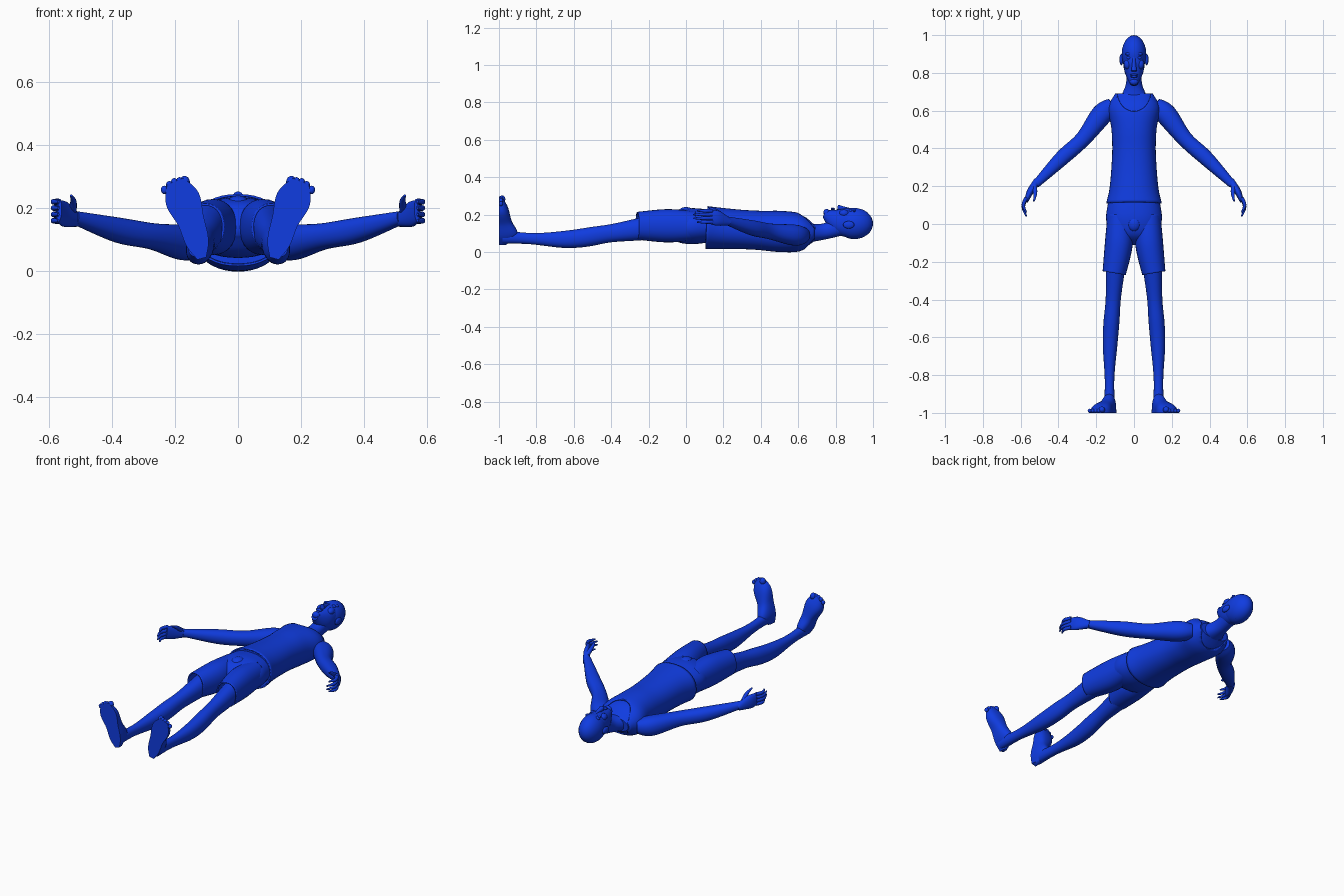
import bpy, bmesh, math
from mathutils import Vector

cube = bpy.data.objects.get("Cube")
if cube:
    bpy.data.objects.remove(cube, do_unlink=True)

blue = bpy.data.materials.new("royal_blue")
blue.use_nodes = True
blue.diffuse_color = (0.005, 0.045, 0.75, 1)
blue.node_tree.nodes["Principled BSDF"].inputs["Base Color"].default_value = blue.diffuse_color

UP = Vector((0, 0, 1))
FORWARD = Vector((0, 1, 0))


def finish(name, bm):
    """Turn a bmesh into a smooth blue object."""
    mesh = bpy.data.meshes.new(name)
    bm.to_mesh(mesh)
    bm.free()
    mesh.materials.append(blue)
    obj = bpy.data.objects.new(name, mesh)
    bpy.context.collection.objects.link(obj)
    bpy.ops.object.select_all(action='DESELECT')
    obj.select_set(True)
    bpy.context.view_layer.objects.active = obj
    bpy.ops.object.shade_smooth_by_angle(angle=math.radians(50))
    return obj


def sample(keys, t):
    """Smooth value at t along evenly spaced keys."""
    last = len(keys) - 1
    i = min(int(t * last), last - 1)
    f = t * last - i
    p, q = keys[i], keys[i + 1]
    tangent_p = (q - keys[max(i - 1, 0)]) / 2
    tangent_q = (keys[min(i + 2, last)] - p) / 2
    ease = f * f * (3 - 2 * f)
    return (p * (1 - ease) + q * ease
            + tangent_p * (f * (1 - f) * (1 - f)) - tangent_q * (f * f * (1 - f)))


def loft(name, path, widths, depths=None, flat=1, up=UP, power=2.2,
         sides=28, steps=24, caps=True, floor=-math.inf):
    """Sweep a rounded section along a path; depths default to widths times flat."""
    path = [Vector(p) for p in path]
    depths = depths or [w * flat for w in widths]
    points = [sample(path, k / steps) for k in range(steps + 1)]
    bm = bmesh.new()
    loops = []
    for k, point in enumerate(points):
        tangent = (points[min(k + 1, steps)] - points[max(k - 1, 0)]).normalized()
        across = tangent.cross(up).normalized()
        upward = across.cross(tangent)
        width, depth = sample(widths, k / steps), sample(depths, k / steps)
        loop = []
        for i in range(sides):
            angle = math.tau * i / sides
            c, s = math.cos(angle), math.sin(angle)
            co = (point + across * width * math.copysign(abs(c) ** (2 / power), c)
                  + upward * depth * math.copysign(abs(s) ** (2 / power), s))
            co.y = max(co.y, floor)
            loop.append(bm.verts.new(co))
        loops.append(loop)
    for low, high in zip(loops, loops[1:]):
        for i in range(sides):
            j = (i + 1) % sides
            bm.faces.new((low[i], high[i], high[j], low[j]))
    if caps:
        bm.faces.new(loops[0])
        bm.faces.new(loops[-1])
        bmesh.ops.recalc_face_normals(bm, faces=bm.faces)
    return finish(name, bm)


def ball(name, centre, radii):
    bm = bmesh.new()
    bmesh.ops.create_uvsphere(bm, u_segments=24, v_segments=16, radius=1)
    bmesh.ops.scale(bm, vec=radii, verts=bm.verts)
    bmesh.ops.translate(bm, vec=centre, verts=bm.verts)
    return finish(name, bm)


def thicken(obj):
    cloth = obj.modifiers.new("cloth", 'SOLIDIFY')
    cloth.thickness = .007
    cloth.offset = -1


# Torso and shirt share one profile, from hem to collar
spine = [(0, .11, .13), (0, .4, .115), (0, .69, .1)]
girth = [.147, .13, .12, .115, .12, .137, .1]
chest = [.115, .11, .105, .105, .11, .1, .05]
inset = .008
loft("torso", spine, [w - inset for w in girth], [d - inset for d in chest], sides=40)
shirt = loft("shirt", spine, girth, chest, sides=40, caps=False)
thicken(shirt)

# Scooped neckline, tilted so that it dips at the chest
bm = bmesh.new()
bmesh.ops.create_cone(bm, cap_ends=True, segments=40, radius1=.09, radius2=.09, depth=.6)
cutter = finish("neckline_cutter", bm)
cutter.location = (0, .71, .1)
cutter.rotation_euler.x = .2
cutter.hide_render = True
neckline = shirt.modifiers.new("neckline", 'BOOLEAN')
neckline.object = cutter
bpy.context.view_layer.objects.active = shirt
for modifier in list(shirt.modifiers):
    bpy.ops.object.modifier_apply(modifier=modifier.name)
bpy.data.objects.remove(cutter, do_unlink=True)

# Seat of the shorts
loft("shorts_seat", [(0, .15, .14), (0, -.11, .135)],
     widths=[.125, .14, .147, .12, .03], flat=.65, sides=40)
ball("shorts_groin", centre=(0, 0, .215), radii=(.035, .04, .025))

# Neck and head
loft("neck", [(0, .65, .1), (0, .74, .11), (0, .84, .14)],
     widths=[.085, .043, .045], depths=[.05, .043, .05])
ball("skull", centre=(0, .9, .152), radii=(.065, .1, .083))
loft("face", [(0, .74, .205), (0, .82, .165), (0, .92, .15)],
     widths=[.02, .053, .06], depths=[.02, .07, .08])
ball("chin", centre=(0, .752, .21), radii=(.023, .018, .02))
loft("nose", [(0, .89, .225), (0, .81, .238)], widths=[.007, .01, .015], sides=16)
for lip, y in (("upper_lip", .79), ("lower_lip", .78)):
    ball(lip, centre=(0, y, .23), radii=(.02, .006, .007))

for side, label in ((1, "left"), (-1, "right")):
    def limb(name, path, widths, **options):
        path = [(side * x, y, z) for x, y, z in path]
        return loft(f"{label}_{name}", path, widths, **options)

    def lump(name, centre, radii):
        x, y, z = centre
        return ball(f"{label}_{name}", (side * x, y, z), radii)

    # Facial details
    lump("ear", centre=(.067, .87, .145), radii=(.01, .03, .02))
    lump("eye", centre=(.027, .88, .22), radii=(.013, .009, .01))
    lump("brow", centre=(.027, .9, .22), radii=(.022, .008, .01))
    lump("cheek", centre=(.034, .845, .207), radii=(.02, .026, .02))

    # Arm from shoulder to wrist
    limb("arm", [(.11, .63, .09), (.17, .58, .09), (.27, .45, .11),
                 (.38, .35, .13), (.52, .21, .17)],
         widths=[.04, .056, .042, .04, .021])

    # Hand with four curled fingers and a thumb
    limb("palm", [(.51, .23, .16), (.55, .17, .18), (.57, .12, .19)],
         widths=[.02, .018, .01], depths=[.02, .04, .035])
    knuckle = .14
    for n, reach in enumerate((.08, .1, .1, .08)):
        z = .22 - n * .02
        limb(f"finger_{n + 1}",
             [(.57, knuckle, z), (.586, knuckle - reach / 2, z), (.57, knuckle - reach, z)],
             widths=[.01, .009, .004], sides=12, steps=8)
    limb("thumb", [(.527, .2, .19), (.523, .16, .22), (.53, .12, .24)],
         widths=[.014, .01, .004], sides=12, steps=8)

    # Shorts leg, open at the hem
    hem = limb("shorts_leg", [(.075, .05, .14), (.08, -.1, .14), (.105, -.26, .14)],
               widths=[.065, .074, .062], flat=1.2, caps=False)
    thicken(hem)

    # Leg from thigh to ankle
    limb("leg", [(.09, -.12, .14), (.11, -.4, .1), (.127, -.65, .067), (.13, -.98, .08)],
         widths=[.06, .05, .04, .042, .038, .025, .03], flat=1.2, steps=36)

    # Foot from heel to toe, flat on its sole
    limb("foot", [(.115, -1, .04), (.15, -1, .16), (.2, -1, .285)],
         widths=[.015, .037, .043, .055, .028], depths=[.04, .1, .07, .05, .02],
         up=FORWARD, power=2.5, floor=-1)

    # Toes in an arc, the big one on the inner side
    for n in range(5):
        r = .011 if n else .017
        lump(f"toe_{n + 1}", centre=(.17 + n * .016, r - 1, .285 - .003 * (n - 1) ** 2),
             radii=(r, r, r * 1.2))
